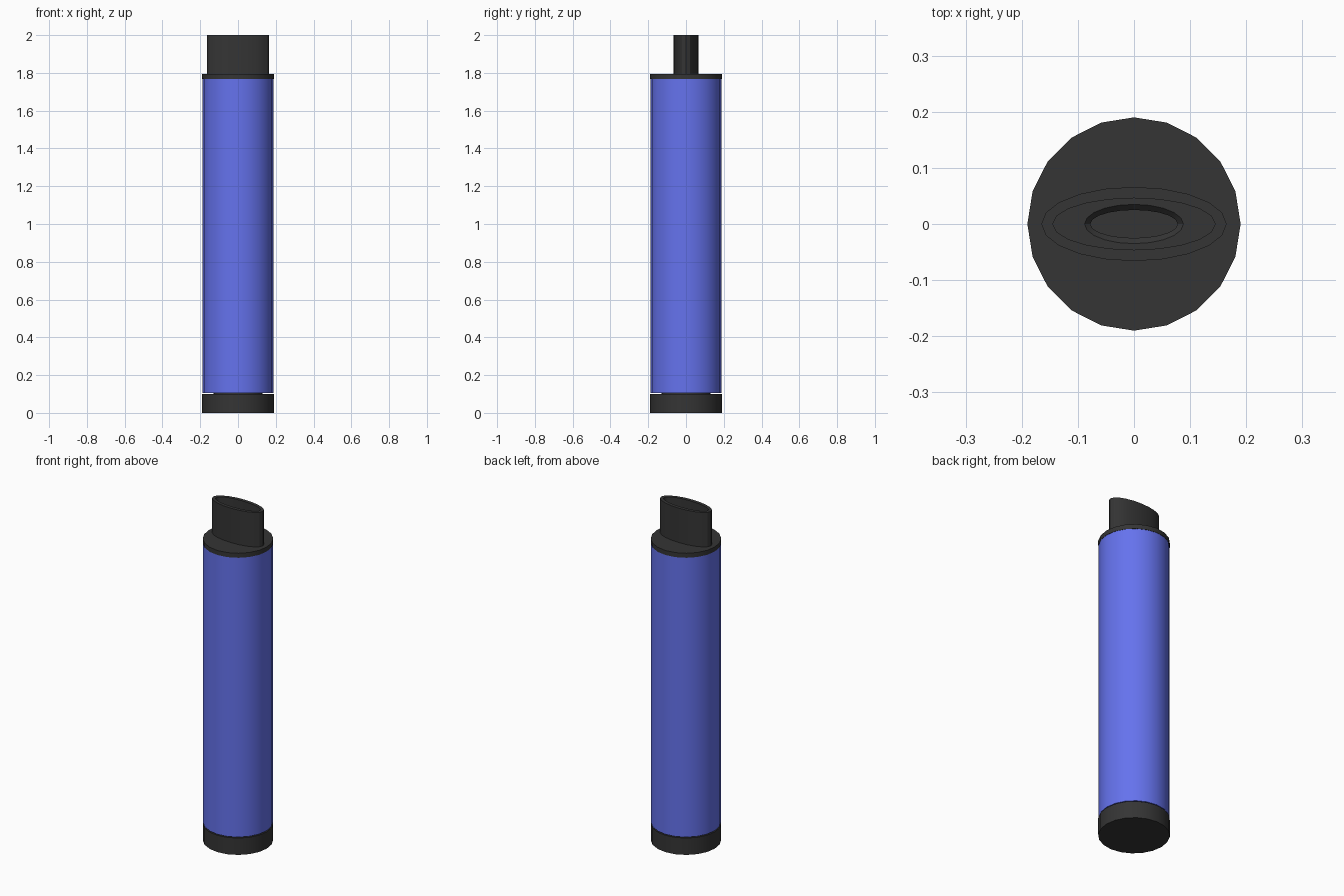
import bpy, math

if "Cube" in bpy.data.objects:
    bpy.data.objects.remove(bpy.data.objects["Cube"])

SIDES = 20


def material(name, color):
    m = bpy.data.materials.new(name)
    m.diffuse_color = (*color, 1)
    m.use_nodes = True
    m.node_tree.nodes["Principled BSDF"].inputs["Base Color"].default_value = m.diffuse_color
    return m


BLACK = material("black_plastic", (0.035, 0.035, 0.035))
BLUE = material("blue_shell", (0.13, 0.17, 0.85))


def loft(name, rings, mat):
    """Closed stack of elliptical rings (rx, ry, z), capped at both ends."""
    verts, faces = [], []
    for rx, ry, z in rings:
        for i in range(SIDES):
            a = 2 * math.pi * i / SIDES
            verts.append((rx * math.cos(a), ry * math.sin(a), z))
    for r in range(len(rings) - 1):
        for i in range(SIDES):
            j = (i + 1) % SIDES
            a, b = r * SIDES, (r + 1) * SIDES
            faces.append((a + i, a + j, b + j, b + i))
    faces.append(tuple(reversed(range(SIDES))))
    faces.append(tuple(range(len(verts) - SIDES, len(verts))))
    me = bpy.data.meshes.new(name)
    me.from_pydata(verts, [], faces)
    me.materials.append(mat)
    ob = bpy.data.objects.new(name, me)
    bpy.context.collection.objects.link(ob)
    bpy.context.view_layer.objects.active = ob
    ob.select_set(True)
    bpy.ops.object.shade_smooth_by_angle(angle=math.radians(30))
    ob.select_set(False)
    return ob


def cylinder(name, r, z0, z1, mat):
    return loft(name, [(r, r, z0), (r, r, z1)], mat)


# Base cap with the narrow neck bridging the seam to the shell
loft("base_cap", [(0.19, 0.19, 0), (0.19, 0.19, 0.1),
                  (0.13, 0.13, 0.1), (0.13, 0.13, 0.12)], BLACK)

# Coloured tube
cylinder("body_shell", 0.188, 0.105, 1.77, BLUE)

# Top collar
cylinder("top_collar", 0.19, 1.768, 1.795, BLACK)

# Flat oval mouthpiece with recessed opening
loft("mouthpiece", [(0.165, 0.066, 1.79), (0.165, 0.066, 2.0),
                    (0.145, 0.046, 2.0), (0.145, 0.046, 1.9),
                    (0.088, 0.035, 1.9), (0.078, 0.025, 1.89),
                    (0.078, 0.025, 1.82)], BLACK)
